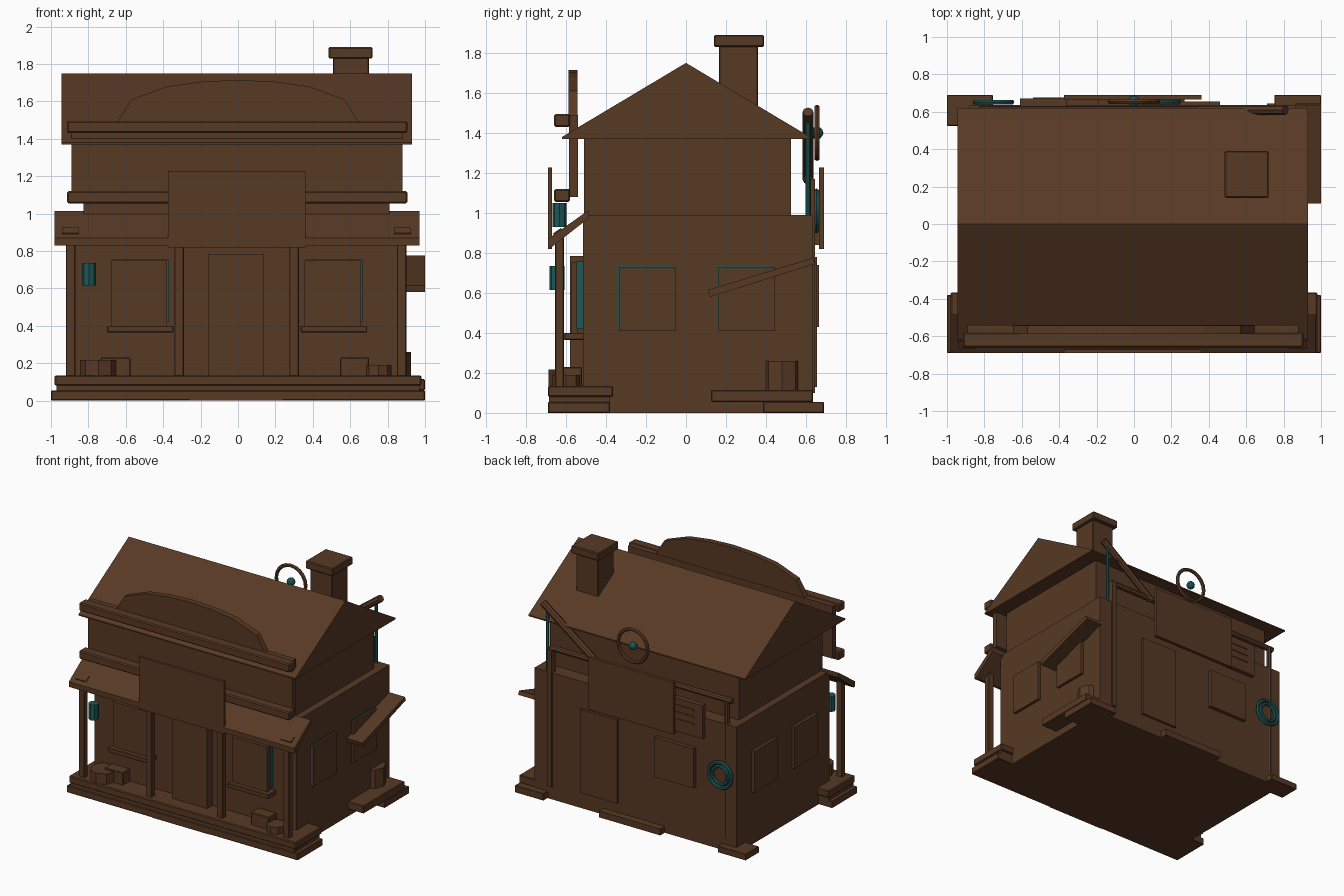
import bpy, bmesh, math
from mathutils import Vector

if "Cube" in bpy.data.objects:
    bpy.data.objects.remove(bpy.data.objects["Cube"])


def material(name, rgb):
    m = bpy.data.materials.new(name)
    m.diffuse_color = (*rgb, 1)
    m.use_nodes = True
    m.node_tree.nodes["Principled BSDF"].inputs["Base Color"].default_value = m.diffuse_color
    return m


BROWN = material("dark brown wood", (0.096, 0.041, 0.018))
TEAL = material("dark teal", (0.012, 0.095, 0.092))


def finish(name, bm, mat, bevel=0):
    bmesh.ops.recalc_face_normals(bm, faces=bm.faces)
    me = bpy.data.meshes.new(name)
    bm.to_mesh(me)
    bm.free()
    me.materials.append(mat)
    ob = bpy.data.objects.new(name, me)
    bpy.context.collection.objects.link(ob)
    if bevel:
        b = ob.modifiers.new("bevel", 'BEVEL')
        b.width, b.segments = bevel, 1
    return ob


def box(name, x, y, z, mat=BROWN, bevel=0.0):
    """Box from (min, max) pairs."""
    bm = bmesh.new()
    bmesh.ops.create_cube(bm, size=1)
    for v in bm.verts:
        v.co = [(a[0] + a[1]) / 2 + c * (a[1] - a[0]) for a, c in zip((x, y, z), v.co)]
    return finish(name, bm, mat, bevel)


def prism(name, pts, axis, lo, hi, mat=BROWN):
    """Extrude a 2D profile: axis 'x' takes (y, z) points, 'y' takes (x, z)."""
    bm = bmesh.new()
    put = (lambda p, t: (t, p[0], p[1])) if axis == 'x' else (lambda p, t: (p[0], t, p[1]))
    f = bm.faces.new([bm.verts.new(put(p, lo)) for p in pts])
    ext = bmesh.ops.extrude_face_region(bm, geom=[f])["geom"]
    shift = Vector(put((0, 0), hi - lo))
    for v in ext:
        if isinstance(v, bmesh.types.BMVert):
            v.co += shift
    bm.faces.ensure_lookup_table()
    if not f.is_valid or len([g for g in bm.faces if len(g.verts) == len(pts)]) < 2:
        bm.faces.new([v for v in f.verts])
    return finish(name, bm, mat)


def rod(name, a, b, r, mat=BROWN, sides=8):
    a, b = Vector(a), Vector(b)
    bm = bmesh.new()
    bmesh.ops.create_cone(bm, cap_ends=True, segments=sides, radius1=r, radius2=r, depth=(b - a).length)
    rot = (b - a).to_track_quat('Z', 'Y').to_matrix()
    for v in bm.verts:
        v.co = rot @ v.co + (a + b) / 2
    return finish(name, bm, mat)


def ring(name, c, R, r, mat):
    """Torus whose axis runs along y."""
    n, k = 20, 6
    bm = bmesh.new()
    vs = []
    for i in range(n):
        a = math.tau * i / n
        for j in range(k):
            t = math.tau * j / k
            d = R + r * math.cos(t)
            vs.append(bm.verts.new((c[0] + d * math.cos(a), c[1] + r * math.sin(t), c[2] + d * math.sin(a))))
    for i in range(n):
        for j in range(k):
            i2, j2 = (i + 1) % n, (j + 1) % k
            bm.faces.new([vs[i * k + j], vs[i2 * k + j], vs[i2 * k + j2], vs[i * k + j2]])
    return finish(name, bm, mat)


# Building body, roof and chimney
box("lower_walls", (-0.88, 0.865), (-0.515, 0.635), (0, 0.99))
box("upper_walls", (-0.825, 0.81), (-0.51, 0.525), (0.98, 1.38))
prism("gable_roof", [(-0.62, 1.37), (0.62, 1.37), (0.62, 1.38), (0, 1.75), (-0.62, 1.38)], 'x', -0.945, 0.93)
box("chimney", (0.507, 0.70), (0.165, 0.36), (1.4, 1.84), bevel=0.005)
box("chimney_cap", (0.485, 0.72), (0.14, 0.39), (1.83, 1.89), bevel=0.006)

# False front with a curved parapet and two cornice beams
box("false_front", (-0.89, 0.88), (-0.585, -0.54), (1.08, 1.49))
half = [(0.65, 1.48), (0.57, 1.61), (0.38, 1.68), (0.2, 1.705)]
prism("parapet", half + [(0, 1.715)] + [(-x, z) for x, z in reversed(half)], 'y', -0.588, -0.543)
for n, z in (("upper", 1.43), ("lower", 1.055)):
    box(n + "_cornice", (-0.915, 0.905), (-0.66, -0.58), (z, z + 0.065), bevel=0.008)

# Porch deck, roof and posts
box("porch_base", (-1, 1), (-0.69, -0.38), (0, 0.055), bevel=0.005)
box("porch_riser", (-0.97, 0.97), (-0.685, -0.38), (0.05, 0.085))
box("porch_deck", (-0.98, 0.98), (-0.69, -0.365), (0.08, 0.135), bevel=0.006)
box("front_step", (-0.26, 0.24), (-0.69, -0.6), (0, 0.05))
prism("porch_roof", [(-0.69, 0.83), (-0.67, 0.83), (-0.485, 0.975), (-0.485, 1.015), (-0.69, 0.87)], 'x', -0.98, 0.97)
for i, x in enumerate((-0.895, -0.315, 0.30, 0.875)):
    box(f"porch_post_{i}", (x - 0.025, x + 0.025), (-0.655, -0.61), (0.13, 0.88), bevel=0.004)
for i, x in enumerate((-0.895, 0.88)):
    prism(f"roof_patch_{i}", [(-0.66, 0.885), (-0.62, 0.913), (-0.625, 0.925), (-0.665, 0.897)], 'x', x - 0.045, x + 0.045)

# Front and back sign boards
box("front_sign", (-0.375, 0.36), (-0.69, -0.67), (0.82, 1.228))
box("back_sign", (-0.375, 0.36), (0.665, 0.69), (0.82, 1.228))

# Front door and windows
box("front_door", (-0.16, 0.14), (-0.58, -0.51), (0.135, 0.785))
for i, x in enumerate((-0.68, 0.355)):
    box(f"front_window_{i}", (x, x + 0.3), (-0.575, -0.54), (0.4, 0.752))
    box(f"front_glass_{i}", (x + 0.01, x + 0.31), (-0.548, -0.51), (0.42, 0.758), TEAL)
    box(f"front_sill_{i}", (x - 0.02, x + 0.335), (-0.61, -0.51), (0.365, 0.4), bevel=0.004)

# Side windows, two on each side
for i, y in enumerate((-0.335, 0.162)):
    box(f"right_window_{i}", (0.86, 0.888), (y, y + 0.283), (0.41, 0.73))
    box(f"right_glass_{i}", (0.86, 0.872), (y - 0.004, y + 0.27), (0.42, 0.738), TEAL)
    box(f"left_window_{i}", (-0.903, -0.875), (y, y + 0.283), (0.41, 0.735))

# Sloping side awning, side deck and barrel
prism("side_awning", [(0.11, 0.615), (0.12, 0.58), (0.645, 0.745), (0.635, 0.775)], 'x', 0.86, 1.0)
box("side_deck", (0.8, 1.0), (0.125, 0.635), (0.055, 0.115), bevel=0.005)
rod("side_barrel", (0.83, 0.48, 0.11), (0.83, 0.48, 0.26), 0.095)

# Back corner slabs, step, door, window and notice board
box("back_right_slab", (0.75, 1.0), (0.385, 0.69), (0, 0.055), bevel=0.004)
box("back_left_slab", (-1.0, -0.755), (0.525, 0.69), (0, 0.05), bevel=0.004)
box("back_step", (-0.26, 0.27), (0.6, 0.69), (0, 0.05))
box("back_door", (0.14, 0.46), (0.63, 0.655), (0.13, 0.78))
box("back_window", (-0.53, -0.19), (0.63, 0.665), (0.43, 0.74))
box("notice_board", (-0.61, -0.36), (0.63, 0.67), (0.84, 1.1))
for i in range(3):
    z = 0.93 + i * 0.055
    box(f"notice_slat_{i}", (-0.54, -0.37), (0.668, 0.676), (z, z + 0.012))

# Back pipes, hoist beam and rope
rod("gutter_pipe", (-0.83, 0.61, 1.17), (0.74, 0.61, 1.17), 0.022)
rod("down_pipe", (-0.79, 0.62, 0.1), (-0.79, 0.62, 1.17), 0.02)
box("back_corner_post", (0.71, 0.75), (0.6, 0.645), (0.1, 1.17))
rod("hoist_beam", (0.81, 0.61, 1.505), (0.35, 0.61, 1.165), 0.027)
rod("hoist_rope", (0.77, 0.61, 0.99), (0.77, 0.61, 1.48), 0.012, TEAL, 6)

# Wagon wheel and rope coils on the back
ring("wagon_wheel", (0, 0.655, 1.4), 0.127, 0.014, BROWN)
bm = bmesh.new()
bmesh.ops.create_icosphere(bm, subdivisions=2, radius=0.032)
bmesh.ops.translate(bm, verts=bm.verts, vec=(0, 0.655, 1.4))
finish("wheel_hub", bm, TEAL)
for i, (x, z) in enumerate(((-0.752, 0.588), (0.14, 1.01))):
    ring(f"coil_outer_{i}", (x, 0.652, z), 0.098, 0.014, TEAL)
    ring(f"coil_inner_{i}", (x, 0.652, z), 0.068, 0.013, TEAL)

# Lanterns
rod("porch_lantern", (-0.797, -0.645, 0.615), (-0.797, -0.645, 0.735), 0.038, TEAL)
rod("sign_lantern", (0, -0.632, 0.93), (0, -0.632, 1.05), 0.035, TEAL)

# Tub and crates on the porch
rod("porch_tub", (-0.747, -0.59, 0.13), (-0.747, -0.59, 0.217), 0.098)
box("left_crate", (-0.735, -0.575), (-0.6, -0.5), (0.13, 0.23), bevel=0.005)
box("right_crate", (0.545, 0.7), (-0.62, -0.52), (0.13, 0.23), bevel=0.005)
rod("right_tub", (0.75, -0.6, 0.13), (0.75, -0.6, 0.19), 0.07)
